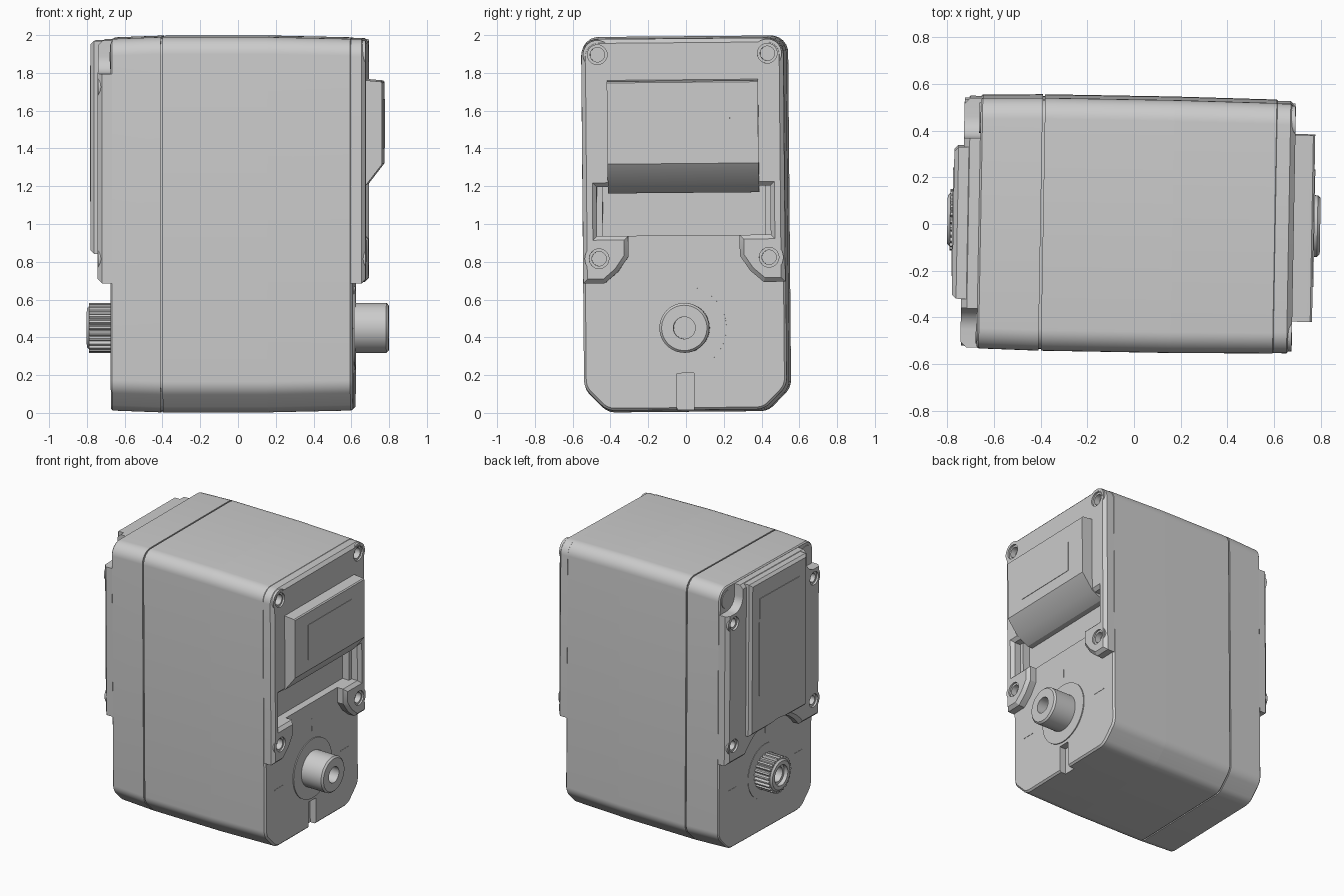
import bpy, bmesh
from math import sin, cos, pi, radians
from mathutils import Matrix, Vector

cube = bpy.data.objects.get("Cube")
if cube:
    bpy.data.objects.remove(cube, do_unlink=True)

grey = bpy.data.materials.new("light grey")
grey.use_nodes = True
grey.diffuse_color = (0.6, 0.6, 0.6, 1)
grey.node_tree.nodes["Principled BSDF"].inputs["Base Color"].default_value = (0.6, 0.6, 0.6, 1)

parts = []
SHAFT = (0, 0.45)


def rounded(corners, segs=6):
    """Outline from (a, b, radius) corners, each rounded with a curve."""
    out = []
    for i, (a, b, r) in enumerate(corners):
        p = Vector((a, b))
        if not r:
            out.append(p)
            continue
        d0 = (Vector(corners[i - 1][:2]) - p).normalized()
        d1 = (Vector(corners[(i + 1) % len(corners)][:2]) - p).normalized()
        half = d0.angle(d1) / 2
        t = r * cos(half) / sin(half)
        start, end = p + d0 * t, p + d1 * t
        mid = p + (d0 + d1).normalized() * (r / sin(half))
        for k in range(segs + 1):
            chord = start.lerp(end, k / segs) - mid
            out.append(mid + chord.normalized() * r)
    return out


def circle(c, r, n=48):
    return [(c[0] + r * cos(2 * pi * k / n), c[1] + r * sin(2 * pi * k / n)) for k in range(n)]


def rect(a0, a1, b0, b1):
    return [(a0, b0), (a1, b0), (a1, b1), (a0, b1)]


def mirror(half):
    """Complete an outline given for positive y, running bottom to top."""
    return half + [(-p[0], *p[1:]) for p in reversed(half)]


def prism(name, outline, x0, x1, bevel=0.0, taper=1.0, axis="X"):
    """Extrude an outline from x0 to x1, with an optional chamfer on the x1 end."""
    bm = bmesh.new()
    ends = []
    for x, s in ((x0, 1), (x1, taper)):
        ring = []
        for a, b in outline:
            if axis == "X":
                co = (x, a * s, 1 + (b - 1) * s)
            else:
                co = (a, x, b)
            ring.append(bm.verts.new(co))
        ends.append(ring)
    n = len(outline)
    bm.faces.new(ends[0])
    cap = bm.faces.new(ends[1])
    for i in range(n):
        j = (i + 1) % n
        bm.faces.new((ends[0][i], ends[0][j], ends[1][j], ends[1][i]))
    bmesh.ops.recalc_face_normals(bm, faces=bm.faces)
    if bevel:
        bmesh.ops.bevel(bm, geom=list(cap.edges), offset=bevel, segments=1,
                        affect='EDGES', clamp_overlap=True)
    mesh = bpy.data.meshes.new(name)
    bm.to_mesh(mesh)
    bm.free()
    mesh.materials.append(grey)
    obj = bpy.data.objects.new(name, mesh)
    bpy.context.scene.collection.objects.link(obj)
    parts.append(obj)
    return obj


def cut(obj, outline, x0, x1):
    cutter = prism("cutter", outline, x0, x1)
    parts.remove(cutter)
    mod = obj.modifiers.new("cut", 'BOOLEAN')
    mod.operation = 'DIFFERENCE'
    mod.solver = 'EXACT'
    mod.object = cutter
    bpy.context.view_layer.objects.active = obj
    bpy.ops.object.modifier_apply(modifier=mod.name)
    bpy.data.objects.remove(cutter, do_unlink=True)


# Housing: three sections with thin seams over a slightly smaller core
body = rounded(mirror([(0.42, 0.006, 0.1), (0.542, 0.13, 0.1), (0.542, 1.994, 0.09)]))
prism("housing_core", [(y * 0.985, 1 + (z - 1) * 0.992) for y, z in body], -0.45, 0.25)
prism("middle_housing", body, -0.39, 0.165)
rear = prism("left_housing", body, 0.165, 0.615, 0.012, 0.99)
rear.name = "output_housing"
prism("gear_housing", body, -0.4, -0.665, 0.008, 0.99)
cut(rear, rect(-0.43, 0.43, 0.94, 1.2), 0.56, 0.8)
cut(rear, rect(-0.045, 0.045, -0.1, 0.21), 0.565, 0.8)

# Raised plate around the recess, with two screw legs
plate = rounded([(0.535, 0.69, 0), (0.535, 1.982, 0.09), (-0.535, 1.982, 0.09), (-0.535, 0.69, 0),
                 (-0.42, 0.69, 0), (-0.35, 0.75, 0), (-0.295, 0.83, 0), (-0.295, 0.94, 0),
                 (-0.46, 0.94, 0), (-0.46, 1.2, 0), (0.46, 1.2, 0), (0.46, 0.94, 0),
                 (0.295, 0.94, 0), (0.295, 0.83, 0), (0.35, 0.75, 0), (0.42, 0.69, 0)])
front_plate = prism("output_plate", plate, 0.605, 0.685, 0.022)

# Box bump with a sloped underside and a thin label panel
prism("bump", [(0.56, 1.165), (0.6, 1.165), (0.685, 1.21), (0.77, 1.32), (0.77, 1.75),
               (0.762, 1.757), (0.67, 1.765), (0.56, 1.765)], -0.4, 0.4, axis="Y")
prism("bump_label", rect(-0.25, 0.25, 1.4, 1.66), 0.765, 0.773)

# Plate on the gear side, arched over the splined shaft
arch = [(0.4 * cos(t), 0.45 + 0.4 * sin(t)) for t in
        [radians(143 - 106 * k / 16) for k in range(17)]]
gear_outline = rounded([(0.535, 0.69, 0), (0.535, 1.975, 0.08),
                        (-0.535, 1.975, 0.08), (-0.535, 0.69, 0)]) + arch
gear_plate = prism("gear_plate", gear_outline, -0.655, -0.735, 0.025)
cover = prism("cover_plate", rect(-0.325, 0.325, 0.845, 1.972), -0.66, -0.775, 0.018)
cut(cover, circle(SHAFT, 0.42), -0.9, -0.5)
prism("cover_label", rect(-0.23, 0.23, 1.12, 1.84), -0.77, -0.779)

# Screw bosses, holes and the open corner pockets
for s, side in ((1, "back"), (-1, "front")):
    pocket = rounded([(s * 0.365, 1.8, 0.09), (s * 0.7, 1.8, 0),
                      (s * 0.7, 2.1, 0), (s * 0.365, 2.1, 0)])
    cut(gear_plate, pocket, -0.9, -0.64)
    prism(side + "_pocket_seat", circle((s * 0.452, 1.89), 0.065), -0.655, -0.67)
    for z, level in ((0.82, "lower"), (1.9, "upper")):
        c = (s * 0.45, z)
        boss = prism(f"{side}_{level}_output_boss", circle(c, 0.076), 0.617, 0.684)
        for target in (front_plate, boss):
            cut(target, circle(c, 0.052), 0.672, 0.8)
            cut(target, circle(c, 0.038), 0.63, 0.8)
    for z, level in ((0.82, "lower"), (1.73, "upper")):
        c = (s * 0.458, z)
        boss = prism(f"{side}_{level}_gear_boss", circle(c, 0.07), -0.667, -0.733)
        for target in (gear_plate, boss):
            cut(target, circle(c, 0.048), -0.9, -0.72)
            cut(target, circle(c, 0.032), -0.9, -0.68)

# Plain output shaft with its collar
prism("output_collar", circle(SHAFT, 0.22, 64), 0.6, 0.622)
shaft = prism("output_shaft", circle(SHAFT, 0.132), 0.6, 0.798, 0.012)
cut(shaft, circle(SHAFT, 0.058), 0.66, 0.9)

# Splined shaft on the other side
teeth = 25
spline = []
for k in range(teeth):
    for f, r in ((0, 0.118), (0.25, 0.132), (0.6, 0.132), (0.85, 0.118)):
        t = 2 * pi * (k + f) / teeth
        spline.append((r * cos(t), 0.45 + r * sin(t)))
splined = prism("splined_shaft", spline, -0.65, -0.788)
tip = prism("splined_shaft_tip", circle(SHAFT, 0.117), -0.7, -0.8, 0.014)
for target in (splined, tip):
    cut(target, circle(SHAFT, 0.075), -0.9, -0.77)
    cut(target, circle(SHAFT, 0.055), -0.9, -0.7)
prism("splined_shaft_collar", circle(SHAFT, 0.2, 64), -0.65, -0.668)

# Thin position marks on both end faces
for x0, x1, side in ((0.61, 0.617, "output"), (-0.66, -0.667, "gear")):
    for s in (1, -1):
        prism(side + "_side_mark", rect(s * 0.38 - 0.05, s * 0.38 + 0.05, 0.447, 0.453), x0, x1)
    prism(side + "_top_mark", rect(-0.003, 0.003, 0.73, 0.82), x0, x1)

# Settle the whole unit at its slight tilt and shade it
tilt = (Matrix.Translation((0, 0, 1)) @ Matrix.Rotation(radians(-1), 4, 'Z')
        @ Matrix.Rotation(radians(0.5), 4, 'X') @ Matrix.Translation((0, 0, -1)))
bpy.ops.object.select_all(action='DESELECT')
for obj in parts:
    obj.data.transform(tilt)
    obj.select_set(True)
bpy.context.view_layer.objects.active = parts[0]
bpy.ops.object.shade_smooth_by_angle(angle=radians(25))
